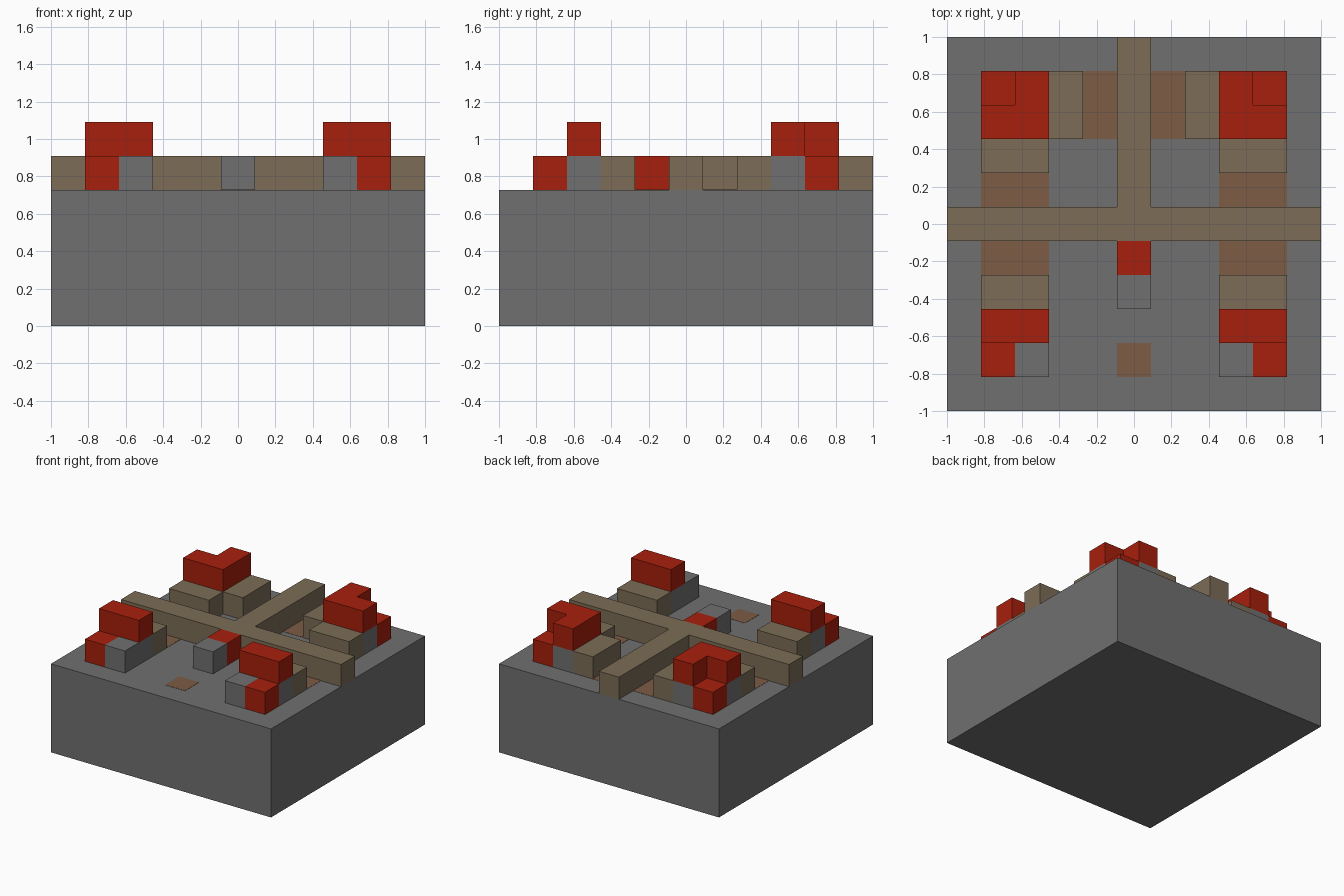
import bpy
import bmesh

if "Cube" in bpy.data.objects:
    bpy.data.objects.remove(bpy.data.objects["Cube"], do_unlink=True)

CELLS = 11            # plan is an 11 x 11 grid of cells
U = 2 / CELLS         # size of one cell
FLOOR = 4             # base height in cells


def make_material(name, rgb):
    mat = bpy.data.materials.new(name)
    mat.use_nodes = True
    mat.diffuse_color = (*rgb, 1)
    mat.node_tree.nodes["Principled BSDF"].inputs["Base Color"].default_value = (*rgb, 1)
    return mat


stone = make_material("grey stone", (0.16, 0.16, 0.16))
red = make_material("red", (0.39, 0.014, 0.004))
tan = make_material("tan brown", (0.2, 0.15, 0.092))
earth = make_material("earth brown", (0.205, 0.107, 0.06))


def prism(name, outline, z, height, mat):
    """Extrude a plan outline, given in cells, upward from level z."""
    bm = bmesh.new()
    verts = [bm.verts.new((x * U - 1, y * U - 1, z * U)) for x, y in outline]
    face = bm.faces.new(verts)
    top = bmesh.ops.extrude_face_region(bm, geom=[face])["geom"]
    moved = [v for v in top if isinstance(v, bmesh.types.BMVert)]
    bmesh.ops.translate(bm, verts=moved, vec=(0, 0, height * U))
    bmesh.ops.recalc_face_normals(bm, faces=bm.faces)
    mesh = bpy.data.meshes.new(name)
    bm.to_mesh(mesh)
    bm.free()
    mesh.materials.append(mat)
    obj = bpy.data.objects.new(name, mesh)
    bpy.context.collection.objects.link(obj)
    return obj


def rect(x, y, w=1, d=1):
    return [(x, y), (x + w, y), (x + w, y + d), (x, y + d)]


def pair(name, outline, z, height, mat):
    """Build a part on the right side and its mirror on the left."""
    prism("right_" + name, outline, z, height, mat)
    prism("left_" + name, [(CELLS - x, y) for x, y in outline], z, height, mat)


PLATE = 0.01          # thickness of flat floor patches, in cells

# Base block
prism("base", rect(0, 0, CELLS, CELLS), 0, FLOOR, stone)

# T-shaped dividing wall
t_plan = [(0, 5), (11, 5), (11, 6), (6, 6), (6, 11), (5, 11), (5, 6), (0, 6)]
prism("dividing_wall", t_plan, FLOOR, 1, tan)

# Front corner clusters
pair("front_corner_post", rect(1, 1), FLOOR, 1, red)
pair("front_low_block", rect(2, 1), FLOOR, 1, stone)
pair("front_support", rect(1, 2, 2, 1), FLOOR, 1, stone)
pair("front_top_block", rect(1, 2, 2, 1), FLOOR + 1, 1, red)
pair("front_step", rect(1, 3, 2, 1), FLOOR, 1, tan)

# Back corner clusters, notched above the corner post
notched = [(1, 8), (3, 8), (3, 10), (2, 10), (2, 9), (1, 9)]
pair("back_corner_post", rect(1, 9), FLOOR, 1, red)
pair("back_support", notched, FLOOR, 1, stone)
pair("back_top_block", notched, FLOOR + 1, 1, red)
pair("back_front_step", rect(1, 7, 2, 1), FLOOR, 1, tan)
pair("back_inner_step", rect(3, 8, 1, 2), FLOOR, 1, tan)

# Central seat against the wall
prism("centre_red_block", rect(5, 4), FLOOR, 1, red)
prism("centre_grey_block", rect(5, 3), FLOOR, 1, stone)

# Floor patches
pair("front_patch", rect(1, 4, 2, 1), FLOOR, PLATE, earth)
pair("side_patch", rect(1, 6, 2, 1), FLOOR, PLATE, earth)
pair("back_patch", rect(4, 8, 1, 2), FLOOR, PLATE, earth)
prism("entrance_patch", rect(5, 1), FLOOR, PLATE, earth)
